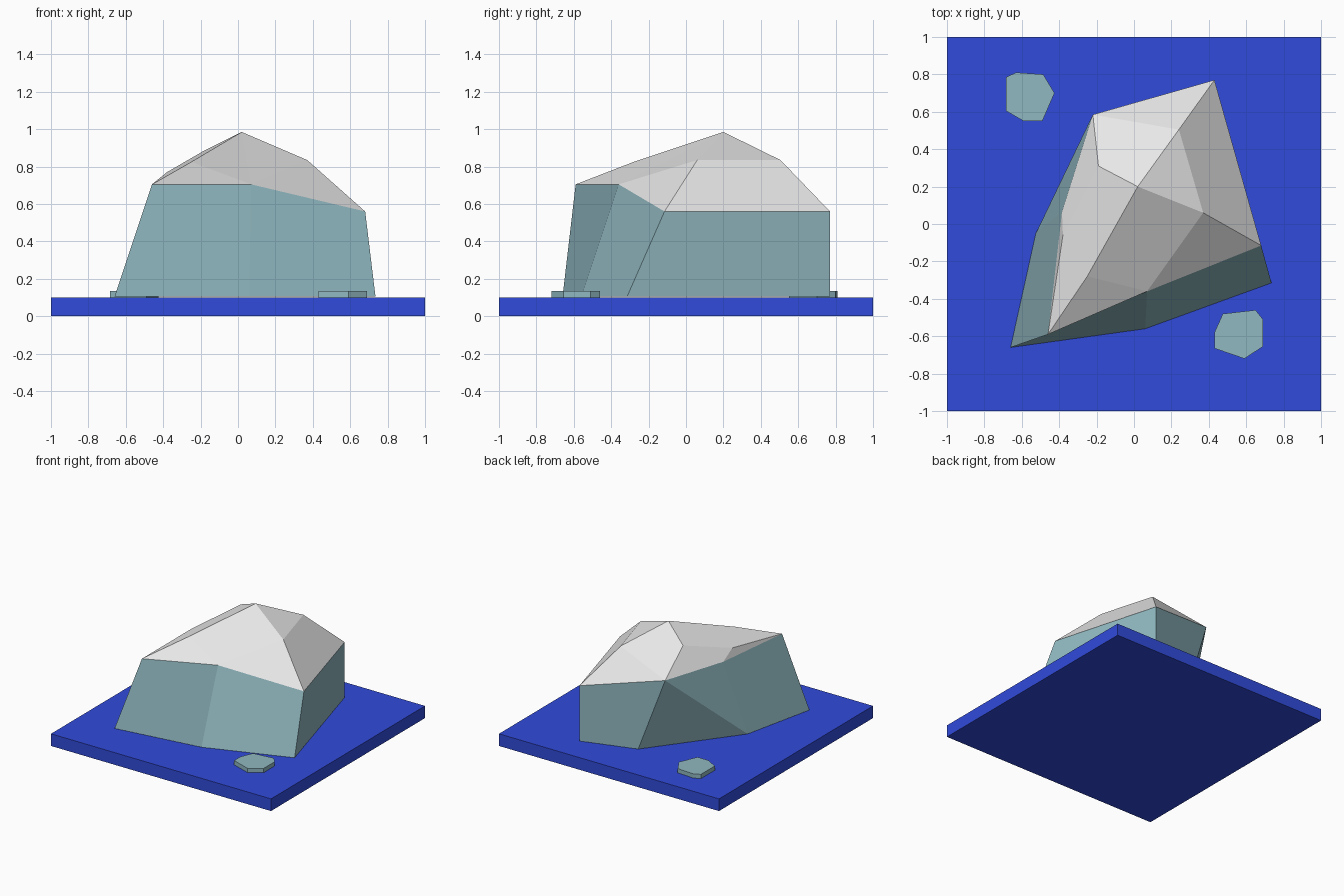
import bpy
import bmesh

if "Cube" in bpy.data.objects:
    bpy.data.objects.remove(bpy.data.objects["Cube"], do_unlink=True)


def material(name, rgb):
    mat = bpy.data.materials.new(name)
    mat.use_nodes = True
    mat.diffuse_color = (*rgb, 1)
    mat.node_tree.nodes["Principled BSDF"].inputs["Base Color"].default_value = (*rgb, 1)
    return mat


blue = material("water blue", (0.03, 0.07, 0.7))
teal = material("ice teal", (0.28, 0.48, 0.53))
white = material("snow white", (0.8, 0.8, 0.8))


def finish(bm, name, mats):
    bmesh.ops.recalc_face_normals(bm, faces=bm.faces)
    mesh = bpy.data.meshes.new(name)
    bm.to_mesh(mesh)
    bm.free()
    for mat in mats:
        mesh.materials.append(mat)
    obj = bpy.data.objects.new(name, mesh)
    bpy.context.collection.objects.link(obj)
    return obj


def prism(name, outline, z0, z1, mat):
    """Extrude a flat outline straight up."""
    bm = bmesh.new()
    base = bm.faces.new([bm.verts.new((x, y, z0)) for x, y in outline])
    top = bmesh.ops.extrude_face_region(bm, geom=[base], use_keep_orig=True)
    for v in top["geom"]:
        if isinstance(v, bmesh.types.BMVert):
            v.co.z = z1
    return finish(bm, name, [mat])


# Square slab of water
prism("water_slab", [(-1, -1), (1, -1), (1, 1), (-1, 1)], 0, 0.1, blue)

# Two small floating chips
prism("back_ice_chip", [(-.685, .785), (-.63, .81), (-.485, .8), (-.425, .7),
                        (-.49, .55), (-.59, .55), (-.685, .605)], 0.1, 0.135, teal)
prism("front_ice_chip", [(.43, -.58), (.475, -.48), (.65, -.46), (.69, -.51),
                         (.69, -.655), (.59, -.72), (.43, -.665)], 0.1, 0.135, teal)

# Iceberg: foot ring, shoulder ring, ridge points and peak
bm = bmesh.new()
foot = [bm.verts.new((x, y, 0.105)) for x, y in
        [(-.66, -.66), (.06, -.56), (.735, -.315), (.43, .77), (-.01, .635), (-.525, -.05)]]
shoulder = [bm.verts.new(p) for p in
            [(-.46, -.59, .705), (.07, -.36, .705), (.68, -.115, .56),
             (.43, .77, .56), (-.22, .585, .705), (-.385, .065, .705)]]
sw, s, se, ne, nw, w = shoulder
peak = bm.verts.new((.02, .2, .985))
ridge_sw = bm.verts.new((-.25, -.28, .825))
ridge_e = bm.verts.new((.37, .06, .835))
ridge_ne = bm.verts.new((.24, .505, .835))
ridge_nw = bm.verts.new((-.19, .31, .88))
ridge_w = bm.verts.new((-.38, -.06, .77))

# Teal cliffs, with the overhanging north-west one split along its diagonal
bm.faces.new(foot)
for i in range(6):
    j = (i + 1) % 6
    if shoulder[i] is nw:
        bm.faces.new((nw, w, foot[j]))
        bm.faces.new((nw, foot[j], foot[i]))
    else:
        bm.faces.new((foot[i], foot[j], shoulder[j], shoulder[i]))

# Snow cap
for corners in [(sw, s, ridge_sw), (ridge_sw, s, peak), (s, ridge_e, peak),
                (s, se, ridge_e), (se, ne, ridge_ne, ridge_e),
                (ridge_e, ridge_ne, peak), (ne, nw, ridge_ne),
                (ridge_ne, nw, peak), (nw, ridge_nw, peak),
                (nw, w, ridge_w, ridge_nw), (w, sw, ridge_w),
                (sw, ridge_sw, ridge_w), (ridge_nw, ridge_w, ridge_sw, peak)]:
    bm.faces.new(corners).material_index = 1
finish(bm, "iceberg", [teal, white])
